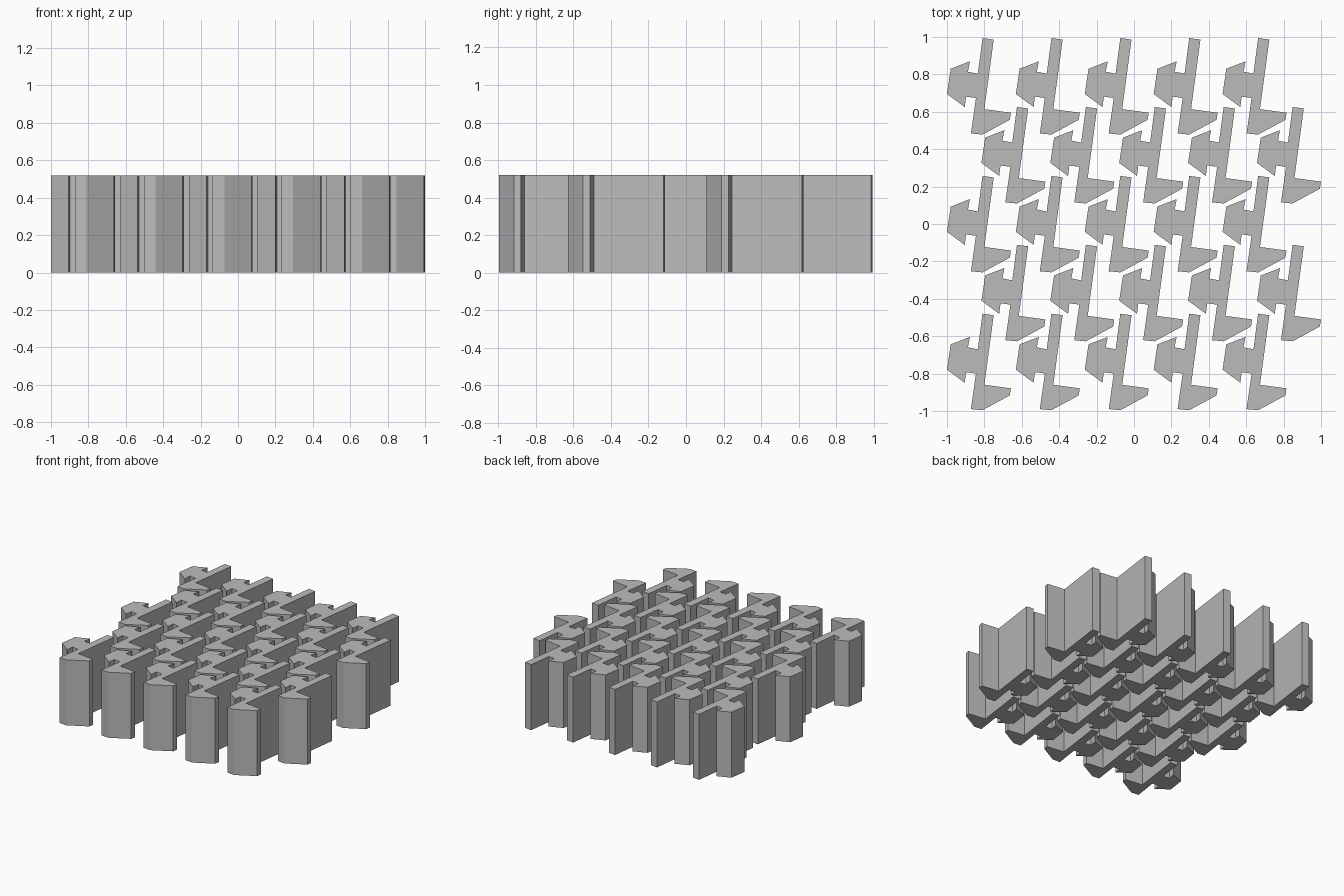
import bpy
import bmesh

HEIGHT = 0.52
PITCH = 0.3684
ROWS = COLUMNS = 5

cube = bpy.data.objects.get("Cube")
if cube:
    bpy.data.objects.remove(cube, do_unlink=True)

# Plain grey for every tile
grey = bpy.data.materials.new("plain grey")
grey.use_nodes = True
colour = (0.5, 0.5, 0.5, 1)
grey.diffuse_color = colour
grey.node_tree.nodes["Principled BSDF"].inputs["Base Color"].default_value = colour

# Outline of the back left tile: mast, foot, then hooked arm
outline = [
    (-0.81, 0.994), (-0.75, 0.986), (-0.80, 0.614),
    (-0.658, 0.595), (-0.664, 0.557), (-0.81, 0.478), (-0.872, 0.484),
    (-0.845, 0.674), (-0.898, 0.681), (-0.905, 0.625),
    (-1.0, 0.695), (-0.98, 0.83), (-0.877, 0.87), (-0.888, 0.814),
    (-0.835, 0.804),
]


def make_prism(name, points, height):
    """Extrude a flat outline upwards into a closed prism."""
    bm = bmesh.new()
    base = bm.faces.new([bm.verts.new((x, y, 0)) for x, y in points])
    top = bmesh.ops.extrude_face_region(bm, geom=[base], use_keep_orig=True)["geom"]
    verts = [v for v in top if isinstance(v, bmesh.types.BMVert)]
    bmesh.ops.translate(bm, verts=verts, vec=(0, 0, height))
    bmesh.ops.recalc_face_normals(bm, faces=bm.faces)
    mesh = bpy.data.meshes.new(name)
    bm.to_mesh(mesh)
    bm.free()
    mesh.materials.append(grey)
    return mesh


tile = make_prism("hooked_tile", outline, HEIGHT)

# Staggered field of tiles, every second row shifted by half a pitch
for row in range(ROWS):
    for column in range(COLUMNS):
        piece = bpy.data.objects.new(f"tile_row{row + 1}_column{column + 1}", tile)
        piece.location = ((column + row % 2 / 2) * PITCH, -row * PITCH, 0)
        bpy.context.collection.objects.link(piece)
